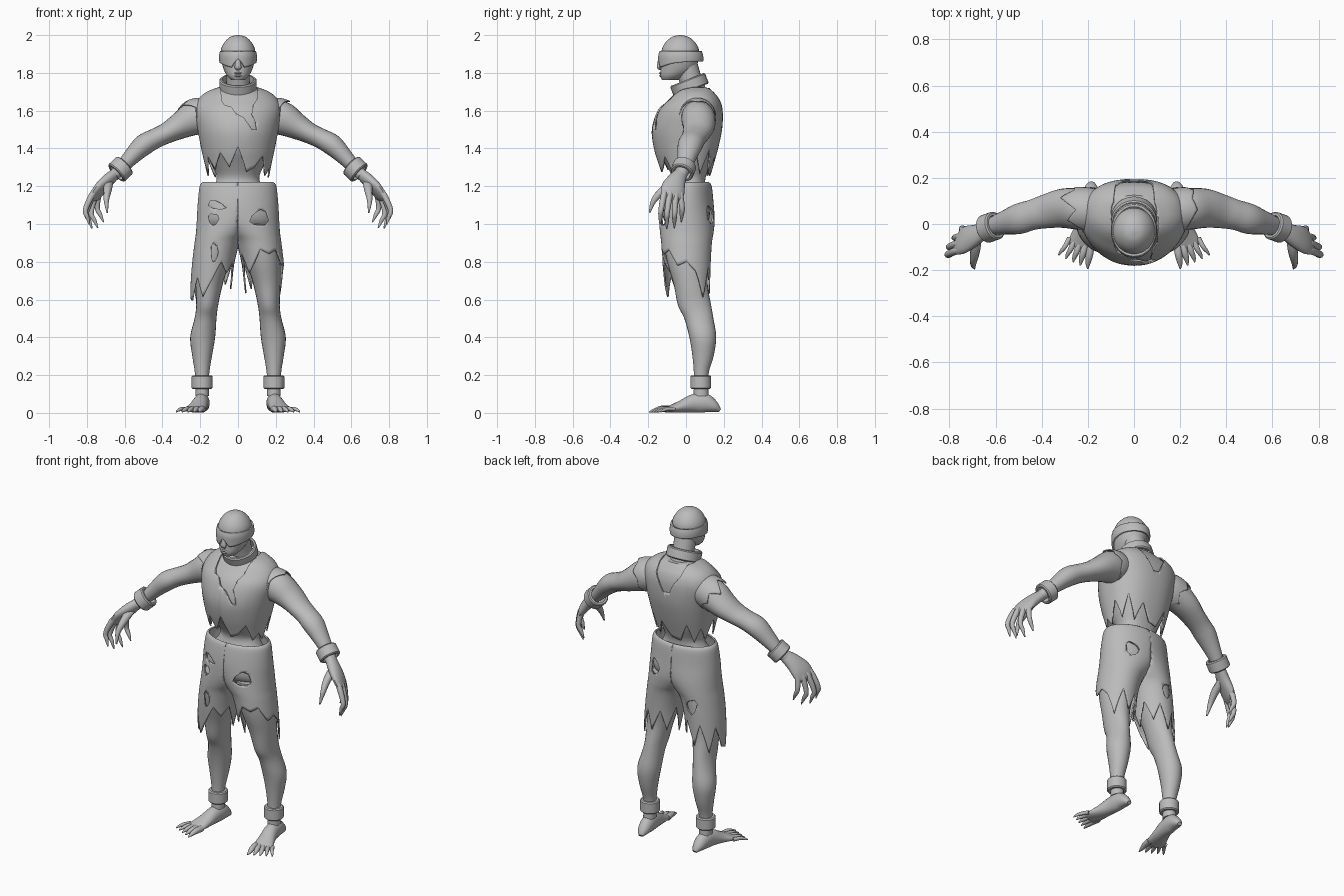
import bpy, math
from mathutils import Vector, Matrix

grey = bpy.data.materials.new("plain_grey")
grey.diffuse_color = (0.5, 0.5, 0.5, 1)


def make(name, verts, faces, mirror=False):
    me = bpy.data.meshes.new(name)
    me.from_pydata(verts, [], faces)
    me.materials.append(grey)
    ob = bpy.data.objects.new(name, me)
    bpy.context.collection.objects.link(ob)
    bpy.ops.object.select_all(action='DESELECT')
    ob.select_set(True)
    bpy.context.view_layer.objects.active = ob
    bpy.ops.object.shade_smooth_by_angle(angle=math.radians(40))
    if mirror:
        ob.modifiers.new("mirror", 'MIRROR').use_mirror_merge = False
    return ob


def spline(pts, u):
    """Catmull-Rom through tuples of any length, u in point units."""
    n = len(pts)
    i = min(int(u), n - 2)
    f = u - i
    p0, p1, p2, p3 = (pts[max(0, min(n - 1, k))] for k in range(i - 1, i + 3))
    return [0.5 * (2 * b + (c - a) * f + (2 * a - 5 * b + 4 * c - d) * f * f
                   + (3 * b - a - 3 * c + d) * f ** 3) for a, b, c, d in zip(p0, p1, p2, p3)]


def loft(name, pts, ref=(0, 1, 0), axis=None, segs=24, sub=4, jag=None, cloth=0, mirror=False, half=0, broad=1):
    """Skin of ellipses along points (x, y, z, radius on ref, other radius); jag = ragged end,
    half = keep only that side of x = 0, broad < 1 = squarer back."""
    n, rows = len(pts), (len(pts) - 1) * sub
    if jag:
        segs = len(jag) * max(1, round(segs / len(jag)))
    verts, faces = [], []
    for r in range(rows + 1):
        for j in range(segs):
            end = n - 1
            if jag:
                q = j * len(jag) / segs
                k = int(q)
                end = jag[k] + (jag[(k + 1) % len(jag)] - jag[k]) * (q - k)
            u = end * r / rows
            x, y, z, ra, rb = spline(pts, u)
            if axis:
                t = Vector(axis)
            else:
                lo, hi = spline(pts, max(0, u - .3)), spline(pts, min(n - 1, u + .3))
                t = (Vector(hi[:3]) - Vector(lo[:3])).normalized()
            a = Vector(ref)
            a = (a - t * a.dot(t)).normalized()
            b = t.cross(a)
            c, s = math.cos(2 * math.pi * j / segs), math.sin(2 * math.pi * j / segs)
            if c > 0:
                c, s = c ** broad, math.copysign(abs(s) ** broad, s)
            v = Vector((x, y, z)) + a * ra * c + b * rb * s
            if half:
                v.x = half * max(0, half * v.x)
            verts.append(v)
    for r in range(rows):
        for j in range(segs):
            k = (j + 1) % segs
            f = (r * segs + j, r * segs + k, (r + 1) * segs + k, (r + 1) * segs + j)
            if not half or any(abs(verts[i].x) > 1e-6 for i in f):
                faces.append(f)
    if not cloth:
        faces.append(tuple(reversed(range(segs))))
        faces.append(tuple(range(rows * segs, (rows + 1) * segs)))
    ob = make(name, verts, faces, mirror)
    if cloth:
        s = ob.modifiers.new("thickness", 'SOLIDIFY')
        s.thickness, s.offset = cloth, -1
    return ob


def column(name, rows, zjag=None, **kw):
    """Upright loft from rows (z, y centre, x radius, y radius, x centre), top to bottom."""
    pts = [(r[4] if len(r) > 4 else 0, r[1], r[0], r[3], r[2]) for r in rows]

    def unit(z):
        for i in range(len(rows) - 1):
            if z >= rows[i + 1][0]:
                return i + (rows[i][0] - z) / (rows[i][0] - rows[i + 1][0])
        return len(rows) - 1
    jag = [unit(z) for z in zjag] if zjag else None
    return loft(name, pts, axis=(0, 0, -1), jag=jag, **kw)


def band(name, centre, axis, ro, ri, h, mirror=False, segs=28):
    """Shackle: a bevelled ring."""
    c = .006
    prof = [(ri, -h), (ro - c, -h), (ro, c - h), (ro, h - c), (ro - c, h), (ri, h)]
    m = Matrix.Translation(centre) @ Vector(axis).to_track_quat('Z', 'Y').to_matrix().to_4x4()
    verts = [m @ Vector((r * math.cos(2 * math.pi * j / segs), r * math.sin(2 * math.pi * j / segs), z))
             for j in range(segs) for r, z in prof]
    faces = [(j * 6 + i, (j + 1) % segs * 6 + i, (j + 1) % segs * 6 + (i + 1) % 6, j * 6 + (i + 1) % 6)
             for j in range(segs) for i in range(6)]
    return make(name, verts, faces, mirror)


def cut(ob, poly, y0, y1):
    """Cut an x-z outline through one side of a cloth part."""
    n = len(poly)
    verts = [(x, y, z) for y in (y0, y1) for x, z in poly]
    faces = [tuple(range(n)), tuple(reversed(range(n, 2 * n)))]
    faces += [(i, i + n, (i + 1) % n + n, (i + 1) % n) for i in range(n)]
    if sum(poly[i][0] * poly[(i + 1) % n][1] - poly[(i + 1) % n][0] * poly[i][1] for i in range(n)) < 0:
        faces = [tuple(reversed(f)) for f in faces]
    tool = make("hole_cutter", verts, faces)
    tool.hide_render = True
    b = ob.modifiers.new("hole", 'BOOLEAN')
    b.operation, b.solver, b.object = 'DIFFERENCE', 'EXACT', tool
    bpy.context.view_layer.objects.active = ob
    for m in [m.name for m in ob.modifiers]:
        bpy.ops.object.modifier_apply(modifier=m)
    bpy.data.objects.remove(tool)


def blob(x, z, rx, rz, tilt=0):
    out = []
    for k in range(10):
        t = k * math.pi / 5
        w = 1 + .15 * math.sin(3 * t + x * 40)
        px, pz = rx * w * math.cos(t), rz * w * math.sin(t)
        out.append((x + px * math.cos(tilt) - pz * math.sin(tilt), z + px * math.sin(tilt) + pz * math.cos(tilt)))
    return out


# Head, neck and blindfold
column("head", [(2.0, -.03, .008, .008), (1.99, -.03, .042, .045), (1.96, -.03, .073, .08), (1.92, -.03, .091, .099),
                (1.87, -.033, .089, .099), (1.82, -.043, .076, .092), (1.785, -.066, .058, .07),
                (1.762, -.085, .034, .042)], segs=32)
loft("neck", [(0, .07, 1.6, .08, .1), (0, .05, 1.68, .066, .07), (0, .025, 1.76, .06, .062), (0, 0, 1.84, .062, .064)])
loft("nose", [(0, -.13, 1.89, .012, .012), (0, -.138, 1.85, .014, .015), (0, -.142, 1.83, .012, .018),
              (0, -.133, 1.818, .006, .012)], segs=12)
for z, r in ((1.797, .026), (1.783, .024)):
    loft("lip", [(-r, -.118, z, .008, .004), (0, -.135, z + .002, .007, .006), (r, -.118, z, .008, .004)], segs=10)
column("blindfold", [(1.915, -.028, .096, .112), (1.89, -.028, .1, .119), (1.86, -.028, .099, .119),
                     (1.82, -.034, .092, .112)],
       zjag=[1.86, 1.86, 1.86, 1.86, 1.855, 1.85, 1.84, 1.832, 1.875, 1.832, 1.84, 1.85, 1.855, 1.86, 1.86, 1.86],
       segs=48, cloth=.012)

# Torso under the clothes
column("torso", [(1.72, .05, .09, .075), (1.695, .045, .15, .1), (1.66, .04, .195, .128), (1.6, .022, .215, .16),
                 (1.5, .005, .198, .172), (1.4, .0, .178, .155), (1.32, .01, .142, .12), (1.25, .015, .113, .09),
                 (1.2, .01, .128, .092), (1.13, .002, .175, .115), (1.03, .002, .195, .122), (.97, .0, .165, .075),
                 (.94, 0, .1, .04)], segs=40, broad=.85)

# Ragged vest
vest = column("vest", [(1.725, .05, .1, .085), (1.7, .045, .165, .11), (1.66, .04, .21, .142), (1.6, .022, .23, .173),
                       (1.5, .005, .214, .186), (1.4, .0, .195, .17), (1.32, .0, .178, .148), (1.24, .0, .163, .125)],
              zjag=[1.27, 1.36, 1.26, 1.40, 1.27, 1.38, 1.25, 1.30, 1.26, 1.36, 1.30, 1.28,
                    1.41, 1.30, 1.38, 1.29, 1.36, 1.27, 1.38, 1.26, 1.34, 1.25, 1.37, 1.26],
              segs=72, cloth=.008, broad=.85)
cut(vest, [(-.1, 1.8), (-.085, 1.65), (-.07, 1.63), (-.035, 1.62), (-.01, 1.585), (.03, 1.565), (.055, 1.53),
           (.075, 1.5), (.097, 1.5), (.09, 1.54), (.072, 1.58), (.08, 1.63), (.1, 1.66), (.11, 1.8)], -.3, .03)
cut(vest, [(-.1, 1.8), (-.08, 1.67), (-.045, 1.62), (-.02, 1.565), (.02, 1.56), (.05, 1.61), (.08, 1.66), (.1, 1.8)],
    .035, .3)

# Arms
loft("arm", [(.15, .055, 1.57, .08, .08), (.23, .065, 1.56, .09, .09), (.31, .068, 1.518, .085, .07),
             (.38, .055, 1.48, .074, .055), (.44, .04, 1.452, .066, .053), (.5, .022, 1.418, .066, .056),
             (.56, .006, 1.36, .052, .045), (.62, -.012, 1.295, .038, .034), (.66, -.035, 1.255, .036, .03)], mirror=True)
loft("hand", [(.645, -.025, 1.27, .034, .028), (.69, -.05, 1.23, .05, .032), (.732, -.068, 1.185, .064, .028),
              (.758, -.075, 1.145, .06, .02), (.766, -.075, 1.125, .045, .01)], ref=(-.4, 1, 0), segs=20, mirror=True)
fingers = [("index", (.775, -.118, 1.15), (.808, -.132, 1.075), (.788, -.138, .998)),
           ("middle", (.772, -.088, 1.145), (.802, -.1, 1.06), (.772, -.102, .975)),
           ("ring", (.757, -.055, 1.145), (.777, -.06, 1.06), (.742, -.062, .978)),
           ("little", (.737, -.03, 1.155), (.745, -.02, 1.085), (.712, -.025, 1.01))]
for n, base, mid, tip in fingers:
    root = (base[0] - .025, base[1] + .008, base[2] + .035)
    loft(n + "_finger", [(*root, .015, .015), (*base, .017, .017), (*mid, .014, .014),
                         (*[(a + b) / 2 for a, b in zip(mid, tip)], .011, .011), (*tip, .003, .003)], segs=10, mirror=True)
loft("thumb", [(.69, -.06, 1.22, .03, .02), (.69, -.12, 1.18, .022, .022), (.697, -.17, 1.125, .014, .016),
               (.692, -.193, 1.06, .004, .004)], ref=(1, 0, 0), segs=10, mirror=True)
band("wrist_shackle", (.622, -.014, 1.29), (.15, -.055, -.14), .062, .045, .033, True)

# Frayed sleeve caps, one long and one short
for s, jag in ((1, [1.5, 1.9, 1.6, 1.8, 1.4, 1.1, 1.2, 1.0, 1.3, 1.2, 1.6, 1.8]),
               (-1, [2.2, 1.6, 2.4, 1.5, 1.3, 1.1, 1.3, 1.1, 2.0, 1.5, 2.5, 1.9])):
    loft("sleeve_cap", [(s * .15, .055, 1.575, .09, .085), (s * .2, .06, 1.572, .098, .097),
                        (s * .25, .064, 1.556, .097, .097), (s * .31, .068, 1.522, .094, .082)],
         jag=jag, segs=36, cloth=.006)

# Legs and feet
column("leg", [(1.0, 0, .09, .115, .105), (.9, .003, .098, .118, .118), (.8, .01, .09, .11, .135), (.68, .025, .072, .09, .153),
               (.57, .045, .058, .088, .163), (.5, .068, .058, .077, .172), (.4, .089, .066, .071, .187),
               (.3, .09, .052, .056, .19), (.2, .08, .037, .038, .19), (.09, .08, .036, .04, .19)], mirror=True)
loft("foot", [(.183, .178, .012, .01, .014), (.186, .15, .032, .03, .032), (.19, .1, .052, .051, .04),
              (.197, .04, .05, .049, .042), (.21, -.02, .035, .034, .048), (.226, -.075, .022, .02, .056),
              (.236, -.105, .016, .013, .052)], ref=(0, 0, 1), segs=20, mirror=True)
for k in range(5):
    f = k / 4
    r = .018 - .007 * f
    x, y = .187 + .092 * f, -.085 + .025 * f
    loft("toe", [(x, y, .02, r, r), (x + .006 + .014 * f, y - .045 + .008 * f, .021, r * .95, r * .95),
                 (x + .012 + .026 * f, y - .08 + .02 * f, .013, r * .65, r * .7),
                 (x + .014 + .034 * f, y - .11 + .035 * f, .005, .003, .003)], ref=(0, 0, 1), segs=10, mirror=True)
band("ankle_shackle", (.19, .078, .163), (0, 0, 1), .055, .036, .036, True)

# Neck shackle, tipped forward
band("collar", (0, .018, 1.737), (0, -.36, .93), .099, .084, .03, segs=32)

# Ragged trousers: two halves that meet along the middle and part into torn legs
torn = {1: [.66, .78, .62, .75, .80, .78, .86, .84, .86, .80, .74, .85, .64, .80, .66, .78],
        -1: [.64, .78, .68, .80, .66, .80, .74, .80, .70, .62, .72, .60, .62, .74, .60, .76]}
trousers = {}
for s in (1, -1):
    trousers[s] = column("trouser_half", [(z, y, rx, ry, s * cx) for z, y, rx, ry, cx in (
        (1.222, .006, .186, .115, 0), (1.2, .006, .203, .13, 0), (1.11, .003, .208, .143, .005),
        (1.02, .005, .178, .147, .04), (.95, .004, .14, .141, .083), (.9, .003, .121, .134, .109),
        (.8, .003, .112, .128, .13), (.7, .006, .11, .122, .14), (.59, .01, .105, .116, .148))],
        zjag=torn[s], segs=64, cloth=.008, half=s)

# Holes worn in the trousers, front then back
for s, hole in ((-1, (-.115, 1.1, .045, .02, -.3)), (-1, (-.13, 1.025, .026, .03, .2)),
                (1, (.115, 1.03, .048, .04, .3)), (-1, (-.125, .85, .018, .048))):
    cut(trousers[s], blob(*hole), -.3, 0)
for s, hole in ((1, (.12, 1.05, .035, .045)), (-1, (-.13, .87, .03, .045, .2))):
    cut(trousers[s], blob(*hole), 0, .3)
